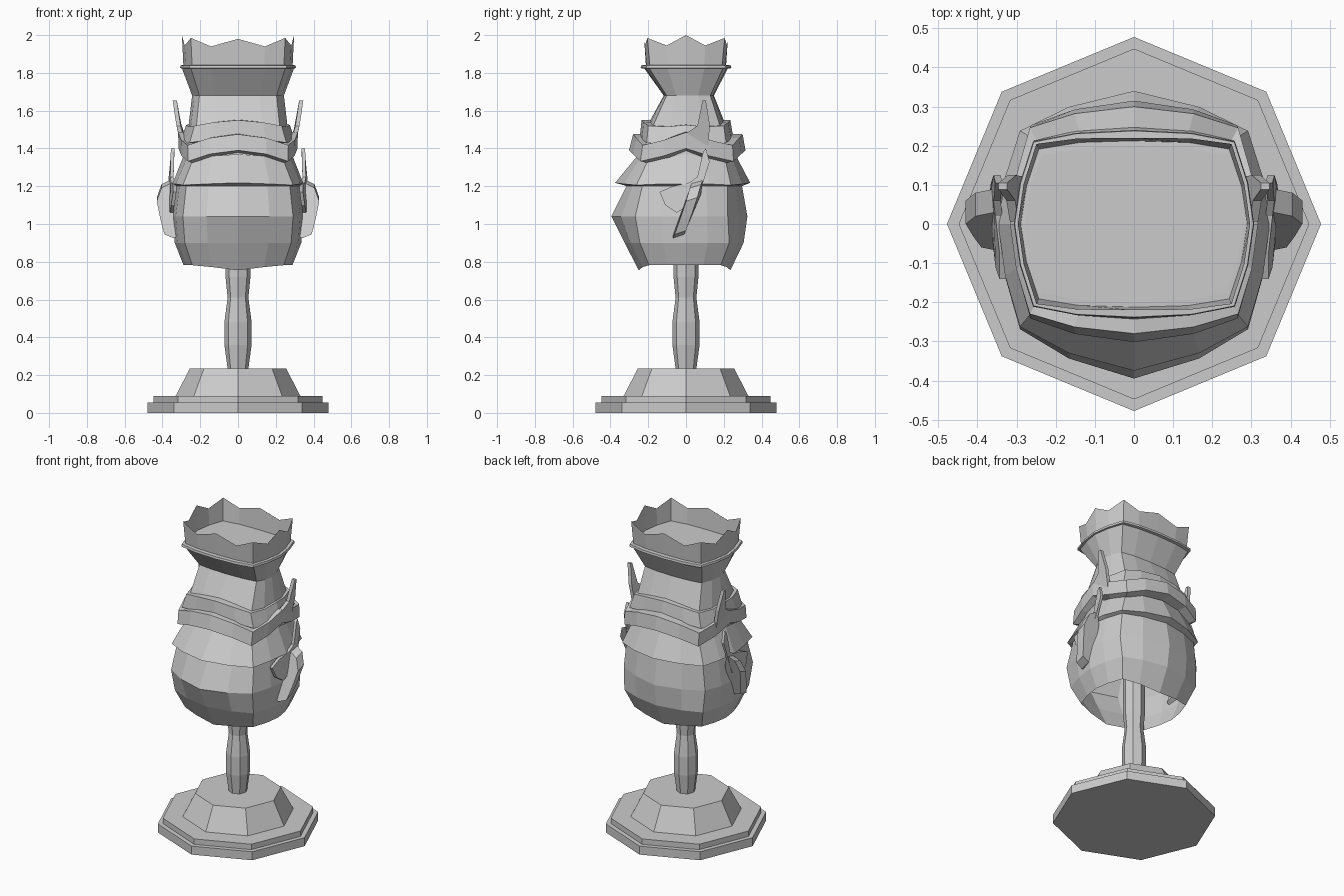
import bpy, math
from mathutils import Vector


def make(name, verts, faces):
    me = bpy.data.meshes.new(name)
    me.from_pydata(verts, [], faces)
    me.update()
    ob = bpy.data.objects.new(name, me)
    bpy.context.collection.objects.link(ob)
    return ob


def loft(name, rings, bottom=False, top=False):
    n = len(rings[0])
    verts = [p for r in rings for p in r]
    faces = [(a * n + i, a * n + (i + 1) % n, (a + 1) * n + (i + 1) % n, (a + 1) * n + i)
             for a in range(len(rings) - 1) for i in range(n)]
    if bottom:
        faces.append(tuple(reversed(range(n))))
    if top:
        faces.append(tuple(range(len(verts) - n, len(verts))))
    return make(name, verts, faces)


def octagon(r, z):
    return [(r * math.cos(i * math.pi / 4), r * math.sin(i * math.pi / 4), z) for i in range(8)]


def ring(z, xs, yf, yb, cv=0.85, dz=(0, 0, 0, 0, 0)):
    """Rounded-square ring of 16 points; dz shifts centre, quarter, corner, flank, side."""
    us = (0, 0.48, 0.84, 0.95, 1)
    vs = (1, (1 + cv) / 2 + 0.03, cv, cv * 0.5, 0)
    pts = []
    for i in range(16):
        k = i % 8
        k = k if k <= 4 else 8 - k
        x = xs * us[k] * (1 if i <= 8 else -1)
        y = -yf * vs[k] if (i < 4 or i > 12) else yb * vs[k]
        pts.append((x, y, z + dz[k]))
    return pts


# stepped octagonal foot and turned stem
loft("foot", [octagon(r, z) for r, z in
              ((.478, 0), (.478, .055), (.448, .055), (.448, .09), (.33, .09), (.255, .235))], True, True)
loft("stem", [octagon(r, z) for r, z in
              ((.055, .235), (.072, .36), (.072, .48), (.055, .61), (.066, .72), (.066, 1.0))], True, True)

# lower bowl of the helmet, open underneath
loft("lower_bowl", [ring(.782, .288, .25, .235, .78, (-.027, -.01, 0, 0, 0)),
                    ring(.90, .335, .325, .305, .75),
                    ring(1.04, .347, .395, .325, .68),
                    ring(1.21, .325, .31, .295, .74)])

# flared skirt
sk = (0, -.01, -.03, -.02, 0)
loft("flared_skirt", [ring(1.20, .325, .31, .295, .74),
                      ring(1.212, .347, .375, .34, .70, (.006, 0, -.006, 0, 0)),
                      ring(1.37, .285, .25, .26, .80, sk)])

# upper helmet with waist, closed on top
loft("upper_helmet", [ring(1.35, .28, .245, .255, .80, sk),
                      ring(1.52, .262, .205, .212, .85),
                      ring(1.68, .243, .118, .148, .87),
                      ring(1.825, .297, .222, .222, .88)], False, True)

# brow bands
d1 = (0, -.012, -.03, -.035, -.025)
loft("upper_band", [ring(1.46, .27, .20, .20, .85, d1),
                    ring(1.46, .305, .245, .25, .85, d1),
                    ring(1.55, .275, .235, .235, .85, d1),
                    ring(1.552, .25, .19, .195, .85, d1)])
d2 = (0, -.02, -.058, -.03, .01)
loft("brow_band", [ring(1.378, .275, .24, .245, .80, d2),
                   ring(1.39, .315, .302, .315, .80, d2),
                   ring(1.475, .317, .28, .30, .82, d2),
                   ring(1.48, .27, .20, .21, .82, d2)])

# crown rim and zigzag crown
loft("crown_rim", [ring(1.822, .28, .21, .21, .88), ring(1.825, .307, .24, .24, .88),
                   ring(1.84, .305, .238, .238, .88), ring(1.842, .28, .20, .20, .88)], False, True)
loft("crown", [ring(1.835, .289, .212, .212, .90),
               ring(1.94, .297, .22, .22, .93, (.04, 0, .045, .005, .06))])


def plate(name, pts, push):
    """Flat piece made from an outline, thickened along push, on both sides."""
    n = len(pts)
    p = Vector(push) / 2
    for s, side in ((1, "right"), (-1, "left")):
        outline = [Vector(q) for q in pts]
        verts = [q - p for q in outline] + [q + p for q in outline]
        verts = [(v.x * s, v.y, v.z) for v in verts]
        faces = [tuple(reversed(range(n))), tuple(range(n, 2 * n))]
        faces += [(i, (i + 1) % n, n + (i + 1) % n, n + i) for i in range(n)]
        ob = make(side + "_" + name, verts, faces)
        if s < 0:
            ob.data.flip_normals()


# tall upper fins above the brow
plate("upper_fin", [(.285, -.04, 1.45), (.29, .12, 1.41), (.312, .125, 1.53),
                    (.335, .105, 1.655), (.335, .088, 1.655), (.315, .06, 1.52), (.305, .0, 1.48)],
      (.022, 0, 0))
# lower fins with the ragged cheek plate
plate("lower_fin", [(.335, -.14, 1.17), (.345, -.11, 1.10), (.352, -.05, 1.06), (.36, .06, 1.12),
                    (.358, .10, 1.25), (.35, .125, 1.33), (.345, .105, 1.40), (.347, .09, 1.38),
                    (.35, .06, 1.25), (.345, .02, 1.22), (.335, -.07, 1.20)], (.018, 0, 0))
# curved ear handles standing out from the sides
plate("ear", [(.31, -.04, .95), (.34, -.04, .935), (.39, -.03, .955), (.412, .0, 1.04), (.43, .03, 1.13),
              (.405, .05, 1.20), (.355, .06, 1.225), (.335, .05, 1.15)], (0, .06, .02))
